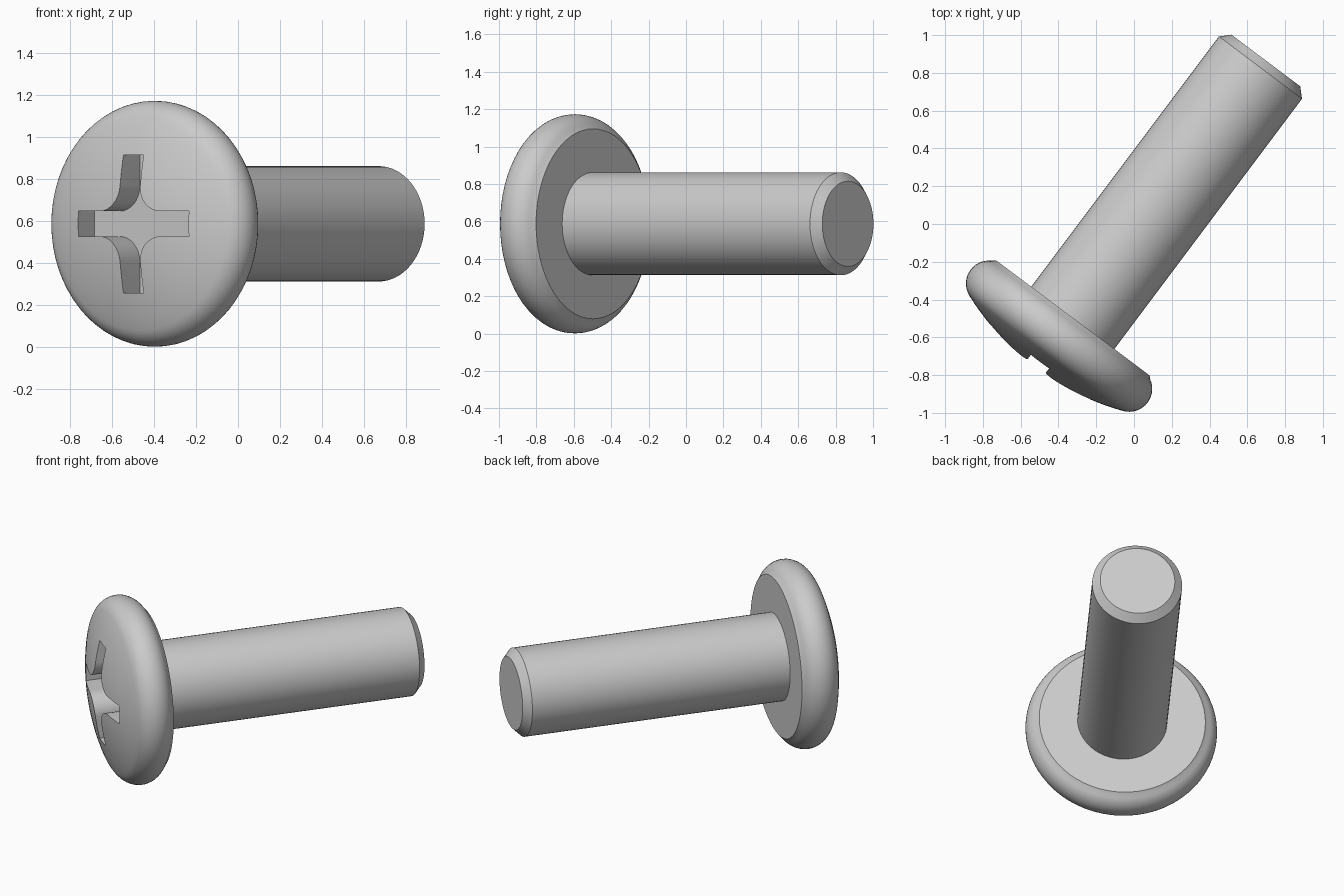
import bpy, bmesh
from math import sin, cos, pi, asin, radians
from mathutils import Matrix, Vector

if "Cube" in bpy.data.objects:
    bpy.data.objects.remove(bpy.data.objects["Cube"])

SEG = 64
axis = Vector((0.6, 0.8, 0))            # from head to tip
side = Vector((0.8, -0.6, 0))
origin = side * 0.039 + Vector((0, 0, 0.587))
frame = Matrix((side, axis.cross(side), axis)).transposed().to_4x4()
frame.translation = origin


def make_object(name, bm):
    bmesh.ops.recalc_face_normals(bm, faces=bm.faces)
    mesh = bpy.data.meshes.new(name)
    bm.to_mesh(mesh)
    bm.free()
    ob = bpy.data.objects.new(name, mesh)
    bpy.context.collection.objects.link(ob)
    ob.matrix_world = frame
    return ob


def lathe(name, profile):
    """Spin (radius, height) points about local z; flat discs close both ends."""
    bm = bmesh.new()
    rings = [[bm.verts.new((r * cos(2 * pi * i / SEG), r * sin(2 * pi * i / SEG), h))
              for i in range(SEG)] for r, h in profile]
    for a, b in zip(rings, rings[1:]):
        for i in range(SEG):
            j = (i + 1) % SEG
            bm.faces.new((a[i], a[j], b[j], b[i]))
    bm.faces.new(rings[0])
    bm.faces.new(rings[-1])
    return make_object(name, bm)


# Profile: shallow dome, rounded rim, flat underside, shank, chamfered tip
DOME_R, APEX = 1.407, -0.922
RIM_R, RIM_C, RIM_H = 0.122, 0.464, -0.713
UNDER = -0.592
blend = asin(RIM_C / (DOME_R - RIM_R))
under_angle = pi - asin(0.043 / RIM_R)
profile = [(DOME_R * sin(blend * k / 10), APEX + DOME_R * (1 - cos(blend * k / 10)))
           for k in range(1, 10)]
for k in range(17):
    a = blend + (under_angle - blend) * k / 16
    profile.append((RIM_C + RIM_R * sin(a), RIM_H - RIM_R * cos(a)))
profile[-1] = (0.508, UNDER)
profile += [(0.275, UNDER), (0.275, 1.064), (0.228, 1.111)]
screw = lathe("screw_body", profile)

# Cross-shaped drive recess with filleted inner corners
W, L, F = 0.06, 0.329, 0.12
FLOOR = -0.752
outline = []
for q in range(4):
    rot = Matrix.Rotation(q * pi / 2, 2)
    pts = [(L, -W), (L, W)]
    for k in range(9):
        a = 1.5 * pi - k * pi / 16
        pts.append((W + F + F * cos(a), W + F + F * sin(a)))
    outline += [rot @ Vector(p) for p in pts]
bm = bmesh.new()
base = bm.faces.new([bm.verts.new((p.x, p.y, FLOOR)) for p in outline])
ext = bmesh.ops.extrude_face_region(bm, geom=[base])
top = [v for v in ext["geom"] if isinstance(v, bmesh.types.BMVert)]
bmesh.ops.translate(bm, verts=top, vec=(0, 0, -0.4))
if len([f for f in bm.faces if len(f.verts) > 4]) < 2:
    bm.faces.new([bm.verts[i] for i in range(len(outline))])
cutter = make_object("recess_cutter", bm)

bpy.context.view_layer.objects.active = screw
screw.select_set(True)
cut = screw.modifiers.new("drive_recess", 'BOOLEAN')
cut.operation = 'DIFFERENCE'
cut.solver = 'EXACT'
cut.object = cutter
bpy.ops.object.modifier_apply(modifier=cut.name)
bpy.data.objects.remove(cutter)
bpy.ops.object.shade_smooth_by_angle(angle=radians(20))
